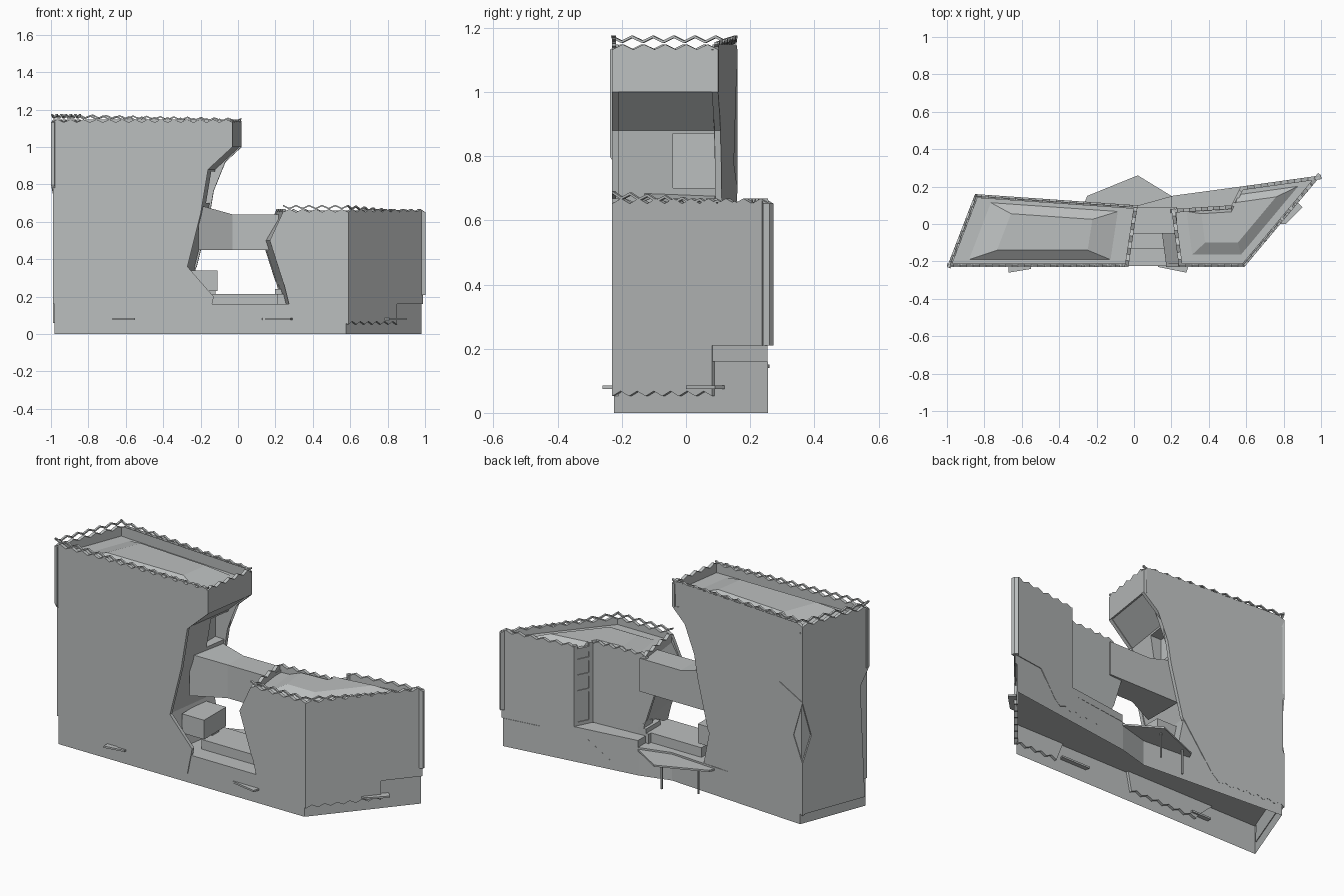
import bpy, bmesh
from mathutils import Vector

if "Cube" in bpy.data.objects:
    bpy.data.objects.remove(bpy.data.objects["Cube"], do_unlink=True)

GREY = (0.5, 0.52, 0.52, 1)
concrete = bpy.data.materials.new("pale_grey_concrete")
concrete.use_nodes = True
concrete.diffuse_color = GREY
concrete.node_tree.nodes["Principled BSDF"].inputs["Base Color"].default_value = GREY

# Shared levels and spacings
HEM, FLOOR, TERRACE = 0.06, 0.16, 0.2
SHORT_ROOF, SHORT_TOP = 0.62, 0.66
TALL_ROOF, TALL_TOP = 1.09, 1.14
FRONT, TOOTH, PITCH = -0.23, 0.008, 0.035

# Plan corners, counter-clockwise from the left end of each front wall
TALL = [(-1, FRONT), (-0.03, FRONT), (0.02, 0.1), (-0.85, 0.16)]
SHORT = [(0.24, FRONT), (0.59, FRONT), (1, 0.26), (0.57, 0.2), (0.52, 0.1), (0.2, 0.08)]

# Leaning edges facing the gap, as offsets from the plan corner
TALL_EDGE = [(0, 1), (-0.13, 0.88), (-0.17, 0.64), (-0.24, 0.36)]
SHORT_EDGE = [(-0.07, 0.5), (0, 0.28)]


def loft(name, start, end, open_start=False):
    """Solid between two matching rings of points."""
    bm = bmesh.new()
    first = [bm.verts.new(p) for p in start]
    last = [bm.verts.new(p) for p in end]
    for i in range(len(first)):
        bm.faces.new((first[i - 1], first[i], last[i], last[i - 1]))
    bm.faces.new(last)
    if not open_start:
        bm.faces.new(first)
    bmesh.ops.recalc_face_normals(bm, faces=bm.faces)
    mesh = bpy.data.meshes.new(name)
    bm.to_mesh(mesh)
    bm.free()
    mesh.materials.append(concrete)
    obj = bpy.data.objects.new(name, mesh)
    bpy.context.collection.objects.link(obj)
    return obj


def at_height(plan, z):
    return [(x, y, z) for x, y in plan]


def prism(name, plan, bottom, top, open_bottom=False):
    return loft(name, at_height(plan, bottom), at_height(plan, top), open_bottom)


def rectangle(low_u, high_u, low_v, high_v):
    return [(low_u, low_v), (high_u, low_v), (high_u, high_v), (low_u, high_v)]


def inset(plan, amount=0.02):
    """Draw plan corners toward their middle."""
    middle = sum((Vector(p) for p in plan), Vector((0, 0))) / len(plan)
    return [tuple(Vector(p).lerp(middle, amount)) for p in plan]


def walls(plan):
    return list(zip(plan, plan[1:] + plan[:1]))


def shift(edge, corner):
    return [(corner[0] + x, z) for x, z in edge]


def on_wall(wall, x, z):
    a, b = wall
    t = (x - a[0]) / (b[0] - a[0])
    return Vector((x, a[1] + (b[1] - a[1]) * t, z))


def panel(name, wall, outline, thick=0.02):
    """Upright slab on a plan line, with its outline given as (x, z)."""
    along = (Vector(wall[1]) - Vector(wall[0])).normalized()
    inward = Vector((-along.y, along.x, 0)) * thick
    outer = [on_wall(wall, x, z) for x, z in outline]
    return loft(name, outer, [p + inward for p in outer])


def zigzag(wall, start, end, z, rise=0, tooth=TOOTH):
    length = (on_wall(wall, end, z) - on_wall(wall, start, z)).length
    count = 2 * max(1, round(length / PITCH / 2))
    return [(start + (end - start) * i / count,
             z + rise * i / count + (tooth if i % 2 else -tooth)) for i in range(count + 1)]


def crest(wall, z):
    """Zigzag top edge, from the end of the wall back to its start."""
    return zigzag(wall, wall[1][0], wall[0][0], z)


def lattice(name, wall, z, rise=0):
    """Zigzag strip that leaves diamond gaps above a crest."""
    low = zigzag(wall, wall[0][0], wall[1][0], z, rise, -TOOTH)
    high = [(x, height + TOOTH) for x, height in low]
    panel(name, wall, low + high[::-1], 0.012)


def body(name, corners, edge, roof, foot):
    """Tower core sheared from its front profile to its back profile."""
    far_front, near_front, near_back, far_back = inset(corners)
    rings = []
    for far, near in ((far_front, near_front), (far_back, near_back)):
        outline = [(far[0], FLOOR), (far[0], roof), (near[0], roof)]
        outline += shift(edge + [(foot, FLOOR)], near)
        rings.append([on_wall((far, near), x, z) for x, z in outline])
    return loft(name, *rings)


def faceted_roof(name, plan, z):
    loft(name, at_height(inset(plan, 0.22), z), at_height(inset(plan, 0.5), z + 0.04))


# Podium, open underneath, with a raised end and a back terrace
back_bend = (0.2, 0.15)
podium = [TALL[0], SHORT[1], SHORT[2], back_bend, TALL[2], TALL[3]]
prism("podium", inset(podium), 0, FLOOR, True)
prism("podium_end", inset(SHORT[1:4], 0.04), FLOOR, TERRACE + 0.01)
prism("back_terrace", [SHORT[5], SHORT[4], SHORT[3], back_bend], FLOOR, TERRACE)

# Tall tower body and shell panels
front, inner, back, end = walls(TALL)
tall_body = body("tall_tower_body", TALL, TALL_EDGE, TALL_ROOF, -0.2)
panel("tall_front_shell", front,
      [(-1, 0.8), (-0.92, 0.75), (-0.84, 0.3), (-0.6, 0.08)] + zigzag(front, -0.58, -0.16, HEM)
      + [(-0.13, TERRACE)] + shift(TALL_EDGE, TALL[1])[::-1] + crest(front, TALL_TOP))
tall_back = panel("tall_back_shell", back,
                  crest(back, TALL_TOP)[::-1] + shift(TALL_EDGE, TALL[2]) + [(-0.4, 0.1)]
                  + zigzag(back, -0.45, -0.85, HEM) + [(-0.85, 0.35), (-0.79, 0.5), (-0.85, 0.7)])
panel("tall_end_shell", end,
      crest(end, TALL_TOP)[::-1] + [(-1, 0.8), (-0.98, 0.7), (-0.99, HEM), (-0.85, HEM),
                                    (-0.85, 0.35), (-0.87, 0.5), (-0.85, 0.7)])
panel("tall_inner_parapet", inner, [(TALL[1][0], 1), (TALL[2][0], 1)] + crest(inner, TALL_TOP))
lattice("tall_front_lattice", front, TALL_TOP + 0.02, -0.025)
lattice("tall_back_lattice", back, TALL_TOP, 0.02)
lattice("tall_end_lattice", end, TALL_TOP + 0.02)
faceted_roof("tall_roof", TALL, TALL_ROOF)

# Corner opening under the overhang
cutter = prism("corner_opening_cutter", rectangle(-0.21, 0.1, -0.04, 0.3), 0.7, 0.87)
cutter.hide_render = True
cutter.hide_viewport = True
for part in (tall_body, tall_back):
    opening = part.modifiers.new("corner_opening", 'BOOLEAN')
    opening.object = cutter
    opening.solver = 'EXACT'

# Short tower body and shell panels
front, end, back, slot, inner_back, inner = walls(SHORT)
body("short_tower_body", [SHORT[1], SHORT[0], SHORT[5], SHORT[4]], SHORT_EDGE, SHORT_ROOF, 0.03)
prism("short_tower_wedge", inset(SHORT[1:5], 0.03), FLOOR, SHORT_ROOF)
prism("short_roof_slab", inset(SHORT), SHORT_ROOF - 0.01, SHORT_ROOF + 0.005)
panel("short_front_shell", front,
      zigzag(front, 0.33, 0.59, HEM) + crest(front, SHORT_TOP) + shift(SHORT_EDGE, SHORT[0]))
panel("short_end_shell", end,
      zigzag(end, 0.59, 0.85, HEM) + [(0.85, 0.21), (1, 0.21)] + crest(end, SHORT_TOP))
panel("short_back_shell", back,
      [(1, 0.21), (0.8, 0.21), (0.7, 0.08)] + zigzag(back, 0.66, 0.36, HEM)
      + [(SHORT[3][0], TERRACE)] + crest(back, SHORT_TOP))
panel("short_inner_back_shell", inner_back,
      crest(inner_back, SHORT_TOP)[::-1] + shift(SHORT_EDGE, SHORT[5])
      + zigzag(inner_back, 0.25, 0.4, 0.24) + [(SHORT[4][0], TERRACE)])
panel("short_inner_parapet", inner,
      [(SHORT[5][0], 0.6), (SHORT[0][0], 0.6)] + crest(inner, SHORT_TOP))
lattice("short_front_lattice", front, SHORT_TOP + 0.015)
lattice("short_end_lattice", end, SHORT_TOP + 0.015, -0.04)
faceted_roof("short_roof", SHORT, SHORT_ROOF)

# Glazing bars in the slot at the back of the short tower
for z in (TERRACE, 0.38, 0.47, 0.56, SHORT_ROOF):
    panel("slot_bar", slot, rectangle(SHORT[4][0], SHORT[3][0], z, z + 0.02))
for x in (SHORT[4][0], SHORT[3][0] - 0.01):
    panel("slot_post", slot, rectangle(x, x + 0.01, TERRACE, SHORT_TOP))

# Kinked bridge, flaring toward the tall tower
stations = [(-0.21, -0.14, 0.69), (-0.03, -0.05, 0.64), (0.23, -0.05, 0.64)]
sections = [[(x, y, z) for y, z in rectangle(near, 0.09, 0.45, top)] for x, near, top in stations]
loft("bridge_flare", sections[0], sections[1])
loft("bridge_span", sections[1], sections[2])

# Raised deck, stage block and steps in the gap
deck_top = 0.215
prism("deck", rectangle(-0.14, 0.21, -0.13, 0.06), FLOOR, deck_top)
prism("stage_block", rectangle(-0.25, -0.11, -0.15, 0.05), 0.23, 0.34)
prism("stage_support", rectangle(-0.16, -0.12, -0.06, 0), TERRACE, 0.24)
for i in range(3):
    prism("step", rectangle(0.18 + i / 60, 0.27, i / 20 - 0.1, 0.08), FLOOR, deck_top + i / 40)

# Entrance canopies and posts
def canopy(name, plan, z):
    prism(name, plan, z, z + 0.01)


canopy("tall_front_canopy", [(-0.67, -0.2), (-0.67, -0.26), (-0.55, -0.24), (-0.55, -0.2)], 0.075)
canopy("short_front_canopy", [(0.12, -0.2), (0.13, -0.23), (0.28, -0.26), (0.3, -0.2)], 0.075)
canopy("short_end_canopy", [(0.76, 0), (0.81, 0), (0.9, 0.09), (0.87, 0.12)], 0.075)
canopy("back_canopy", [(-0.27, 0.1), (-0.25, 0.15), (0.02, 0.26), back_bend, SHORT[5]], 0.14)
for x, y in ((0, 0.21), (-0.19, 0.15)):
    prism("canopy_post", rectangle(x, x + TOOTH, y, y + TOOTH), 0, 0.14)
